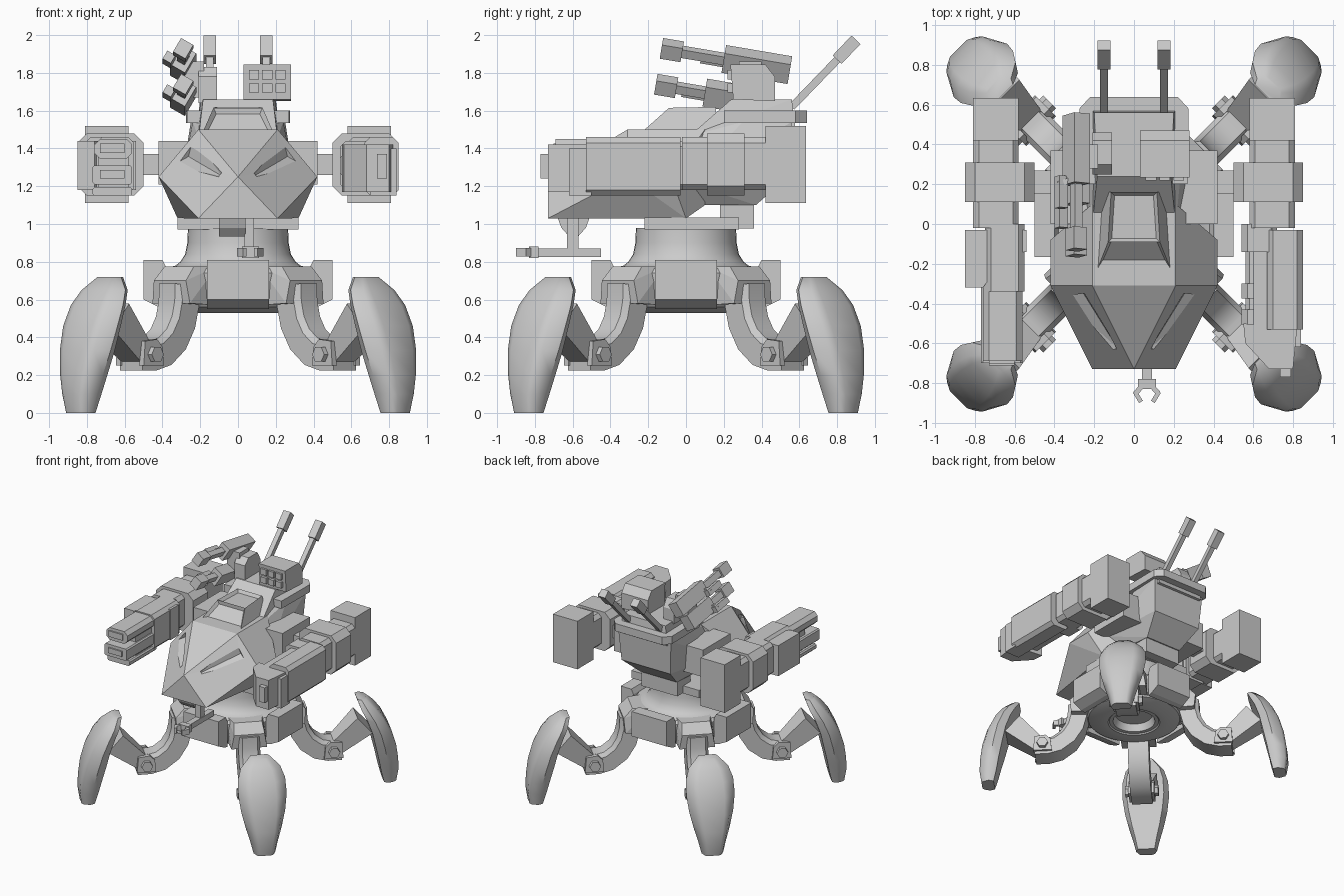
import bpy, bmesh, math
from mathutils import Vector as V, Matrix

if "Cube" in bpy.data.objects:
    bpy.data.objects.remove(bpy.data.objects["Cube"])

def finish(name, bm, mat=None, smooth=None):
    bmesh.ops.recalc_face_normals(bm, faces=bm.faces[:])
    if mat:
        bm.transform(mat)
    me = bpy.data.meshes.new(name)
    bm.to_mesh(me)
    bm.free()
    if smooth:
        for p in me.polygons:
            p.use_smooth = True
        me.set_sharp_from_angle(angle=math.radians(smooth))
    ob = bpy.data.objects.new(name, me)
    bpy.context.scene.collection.objects.link(ob)
    return ob

def hull(name, pts, mat=None, limit=0.01):
    bm = bmesh.new()
    for p in pts:
        bm.verts.new(p)
    r = bmesh.ops.convex_hull(bm, input=bm.verts[:])
    junk = {g for g in r["geom_interior"] + r["geom_unused"] if isinstance(g, bmesh.types.BMVert)}
    if junk:
        bmesh.ops.delete(bm, geom=list(junk), context='VERTS')
    bmesh.ops.dissolve_limit(bm, angle_limit=limit, verts=bm.verts[:], edges=bm.edges[:])
    return finish(name, bm, mat)

def box(name, x0, x1, y0, y1, z0, z1, c=0, mat=None, s=1):
    """Box, with its edges along y chamfered by c; s=-1 mirrors it in x."""
    prof = [(x0 + c, z0), (x1 - c, z0), (x0 + c, z1), (x1 - c, z1)]
    if c:
        prof += [(x0, z0 + c), (x0, z1 - c), (x1, z0 + c), (x1, z1 - c)]
    return hull(name, [(s * x, y, z) for x, z in prof for y in (y0, y1)], mat)

def beam(name, p, q, w, h, roll=0, mat=None, grow=1):
    """Square bar from p to q; grow scales its far end."""
    p, q = V(p), V(q)
    rot = (q - p).to_track_quat('Y', 'Z').to_matrix() @ Matrix.Rotation(roll, 3, 'Y')
    off = [rot @ V((i * w / 2, 0, j * h / 2)) for i in (-1, 1) for j in (-1, 1)]
    return hull(name, [p + o for o in off] + [q + o * grow for o in off], mat)

def loft(name, rings, mat=None, smooth=None):
    bm = bmesh.new()
    rs = [[bm.verts.new(p) for p in r] for r in rings]
    n = len(rs[0])
    for a, b in zip(rs, rs[1:]):
        for i in range(n):
            bm.faces.new((a[i], a[(i + 1) % n], b[(i + 1) % n], b[i]))
    bm.faces.new(rs[0])
    bm.faces.new(rs[-1])
    return finish(name, bm, mat, smooth)

# Hub and waist, turned
prof = [(.15, .6), (.17, .54), (.2, .54), (.21, .53), (.27, .53), (.37, .56), (.40, .6), (.41, .74), (.39, .765),
        (.33, .78), (.305, .8), (.28, .84), (.268, .9), (.265, .98)]
loft("waist_hub", [[(r * math.cos(a), r * math.sin(a), z) for a in
     [math.tau * i / 40 for i in range(40)]] for r, z in prof], smooth=35)

# Hub blocks and four legs (local x is radial)
for k in range(4):
    M = Matrix.Rotation(k * math.pi / 2, 4, 'Z')
    hull("hub_block", [(x, s * .165, z) for s in (-1, 1) for x, z in
         ((.38, .55), (.42, .56), (.5, .6), (.5, .81), (.4, .81), (.38, .77))], M)
    M = Matrix.Rotation((k + .5) * math.pi / 2, 4, 'Z')
    hull("leg_mount", [(x, s * t, z) for s in (-1, 1) for x, t, z in
         ((.3, .14, .57), (.5, .14, .58), (.51, .12, .7), (.44, .11, .775), (.3, .14, .775))], M)
    path = [(.45, .68), (.455, .58), (.48, .48), (.535, .39), (.62, .325), (.70, .305), (.80, .305)]
    rings = []
    for i, p in enumerate(path):
        a, b = V(path[max(i - 1, 0)]), V(path[min(i + 1, len(path) - 1)])
        d = (b - a).normalized()
        n = V((-d.y, d.x)) * .08
        rings.append([(p[0] + u * n.x, t, p[1] + u * n.y) for u, t in
                      ((1, .06), (.6, .085), (-1, .085), (-1, -.085), (.6, -.085), (1, -.06))])
    loft("thigh", rings, M, 35)
    for s in (-1, 1):
        hexa = [(.735 + .045 * math.cos(i * math.pi / 3), .31 + .045 * math.sin(i * math.pi / 3)) for i in range(6)]
        hull("knee_bolt", [(x, s * t, z) for x, z in hexa for t in (.08, .135)], M)
        hull("knee_cheek", [(x, s * t, z) for t in (.07, .105) for x, z in
             ((.66, .25), (.67, .35), (.71, .39), (.80, .38), (.81, .25))], M)
    beam("shin_link", (.75, 0, .31), (.98, 0, .51), .14, .12, mat=M, grow=1.5)
    shell = []
    for z, ro, ri, t in ((0, 1.235, 1.135, .085), (.1, 1.25, 1.11, .11), (.2, 1.245, 1.09, .14), (.33, 1.225, 1.06, .172),
                         (.46, 1.185, 1.03, .19), (.57, 1.13, .99, .185), (.65, 1.07, .95, .155), (.72, 1.0, .925, .08)):
        m = ri + (ro - ri) * .4
        shell.append([(ri, -t * .8, z), (ri, t * .8, z), (m, t, z), (ro - (ro - m) * .2, t * .75, z), (ro, t * .5, z),
                      (ro, -t * .5, z), (ro - (ro - m) * .2, -t * .75, z), (m, -t, z)])
    loft("foot_shell", shell, M, 50)

# Faceted nose with V grooves
pts = [(0, -.73, 1.25)]
for s in (-1, 1):
    pts += [(s * .21, .1, 1.5), (s * .21, -.31, 1.5), (s * .42, -.08, 1.25), (s * .42, -.31, 1.25),
            (s * .21, -.73, 1.03), (s * .32, 0, 1.03), (s * .21, .1, 1.1)]
nose = hull("cockpit_nose", pts, limit=.12)
for s in (-1, 1):
    A, a, b = V((s * .21, -.31, 1.5)), V((s * .21, 0, -.25)), V((-s * .21, -.42, -.25))
    n = a.cross(b).normalized()
    n = -n if n.y > 0 else n
    p, q = A + a * .42 + b * .1, A + a * .2 + b * .76
    w = (q - p).cross(n).normalized()
    cut = hull("groove_cutter", [p + w * .1 + n * .03, p - w * .1 + n * .03, q + w * .04 + n * .03,
                                 q - w * .04 + n * .03, p - n * .025, q - n * .012])
    cut.hide_render = True
    cut.hide_set(True)
    m = nose.modifiers.new("groove", 'BOOLEAN')
    m.operation, m.object, m.solver = 'DIFFERENCE', cut, 'EXACT'

# Canopy with inset windows
can = hull("canopy", [(s * x, y, z) for s in (-1, 1) for x, y, z in
           ((.185, -.23, 1.49), (.13, -.09, 1.615), (.115, .16, 1.62), (.16, .16, 1.49))], limit=.08)
bm = bmesh.new()
bm.from_mesh(can.data)
bm.normal_update()
wins = [f for f in bm.faces if f.normal.z > .4 and abs(f.normal.x) < .3]
bmesh.ops.inset_individual(bm, faces=wins, thickness=.025, depth=-.025)
bm.to_mesh(can.data)
bm.free()

# Torso
box("under_plate", -.32, .32, -.22, .28, .97, 1.035)
hull("torso_back", [(s * x, y, z) for s in (-1, 1) for x, y, z in
     ((.2, .05, 1.1), (.3, .0, 1.22), (.23, .54, 1.25), (.17, .37, 1.1), (.25, .56, 1.54), (.21, .0, 1.46),
      (.2, .2, 1.54), (.24, .3, 1.54))])
box("torso_foot", -.17, .17, .18, .36, .975, 1.15)
hull("torso_top", [(s * x, y, z) for s in (-1, 1) for x, y, z in
     ((.21, .0, 1.45), (.185, .24, 1.66), (.2, .56, 1.66), (.22, .58, 1.5))])
hull("rear_shelf", [(s * x, y, z) for s in (-1, 1) for z in (1.535, 1.6) for x, y in
     ((.27, .2), (.275, .58), (.22, .64))])
for s in (-1, 1):
    box("shoulder_block", .2, .42, .0, .37, 1.21, 1.44, s=s)
    box("shoulder_axle", .4, .56, .15, .27, 1.26, 1.37, s=s)
    # Upper arm
    box("upper_arm_band", .5, .85, .11, .31, 1.15, 1.48, .05, s=s)
    box("upper_arm_core", .58, .81, -.02, .43, 1.18, 1.46, .03, s=s)
    box("upper_arm_rear", .58, .81, .42, .635, 1.11, 1.52, s=s)
    # Antenna
    beam("antenna_rod", (s * .15, .56, 1.62), (s * .15, .84, 1.91), .04, .04)
    beam("antenna_tip", (s * .15, .8, 1.87), (s * .15, .9, 1.975), .065, .065)

# Right forearm
box("right_forearm_plate", .67, .85, -.53, -.03, 1.15, 1.46, .03)
box("right_forearm_core", .54, .72, -.14, 0, 1.18, 1.44, .03)
box("right_forearm_inner", .6, .7, -.56, -.1, 1.2, 1.42)
for y in (-.3, -.43):
    box("right_barrel_ring", .54, .66, y - .075, y, 1.24, 1.38, .03)
box("right_barrel", .56, .64, -.55, -.1, 1.26, 1.36, .02)
hull("right_hand", [(x, y, z) for z in (1.17, 1.42) for x, y in
     ((.55, -.5), (.56, -.6), (.68, -.73), (.8, -.73), (.82, -.53))])
box("right_hand_pad", .735, .79, -.77, -.72, 1.24, 1.37)
box("right_hand_frame", .7, .84, -.62, -.5, 1.15, 1.4)

# Left forearm with split jaw
box("left_forearm", -.75, -.55, -.34, 0, 1.16, 1.46, .03)
box("left_forearm_collar", -.85, -.54, -.14, -.03, 1.18, 1.44)
hull("left_forearm_flap", [(x, y, z) for z in (1.18, 1.44) for x, y in
     ((-.85, -.32), (-.76, -.32), (-.85, -.1), (-.6, -.1), (-.76, -.24))])
for z0, z1, y, c in ((1.345, 1.45, -.69, .03), (1.21, 1.31, -.7, .01), (1.15, 1.195, -.66, .01)):
    box("left_jaw", -.77 if z0 < 1.3 else -.76, -.56, y, -.3, z0, z1, c)
    if z0 > 1.2:
        box("left_jaw_slot", -.73, -.6, y - .012, y + .02, z0 + .03, z1 - .025)
box("left_jaw_core", -.74, -.58, -.55, -.3, 1.18, 1.42)

# Missile pod
hull("missile_pod", [(x, y, z) for x in (.03, .28) for y, z in
     ((.25, 1.66), (.235, 1.845), (.42, 1.845), (.47, 1.78), (.47, 1.65))])
for i in range(3):
    for j in range(2):
        x, z = .085 + i * .07, 1.72 + j * .07
        box("missile_tube", x - .027, x + .027, .22, .27, z - .025, z + .025)

# Left twin cannon
hull("cannon_tower", [(x, y, z) for x in (-.21, -.11) for y, z in
     ((.25, 1.64), (.25, 1.78), (.3, 1.83), (.42, 1.83), (.46, 1.76), (.46, 1.64))])
box("cannon_bracket", -.3, -.18, .28, .4, 1.67, 1.86)
for x, z, yt, y1, y2 in ((-.29, 1.93, -.13, .2, .55), (-.29, 1.74, -.16, .1, .4)):
    def P(y, dx=0, dz=0):
        return (x + dx, y, z - .17 * (y - yt) + dz)
    r = math.radians(30)
    beam("cannon_tip", P(yt), P(yt + .11), .075, .085, r)
    beam("cannon_rod", P(yt + .1), P(y1 + .03), .045, .05, r)
    beam("cannon_body", P(y1), P(y2), .09, .12, r)
    beam("cannon_sight", P(y1 - .12, -.075, -.01), P(y1 + .04, -.075, -.01), .05, .05, r)
    beam("cannon_sight_arm", P(y1, -.09, -.01), P(y1 + .03), .03, .04)

# Chin gun with forked muzzle
hull("chin_mount", [(x, y, z) for x in (-.1, .04) for y, z in
     ((-.68, 1.035), (-.66, .98), (-.62, .935), (-.57, .935), (-.53, .98), (-.51, 1.035))])
box("chin_post", .035, .085, -.63, -.57, .85, 1.035)
box("chin_barrel", .04, .09, -.8, -.45, .825, .87)
box("chin_collar", .02, .11, -.83, -.78, .82, .88)
for s in (-1, 1):
    beam("chin_prong_root", (.065 + s * .02, -.81, .85), (.065 + s * .06, -.855, .85), .025, .045)
    beam("chin_prong", (.065 + s * .06, -.845, .85), (.065 + s * .03, -.895, .85), .022, .045)
